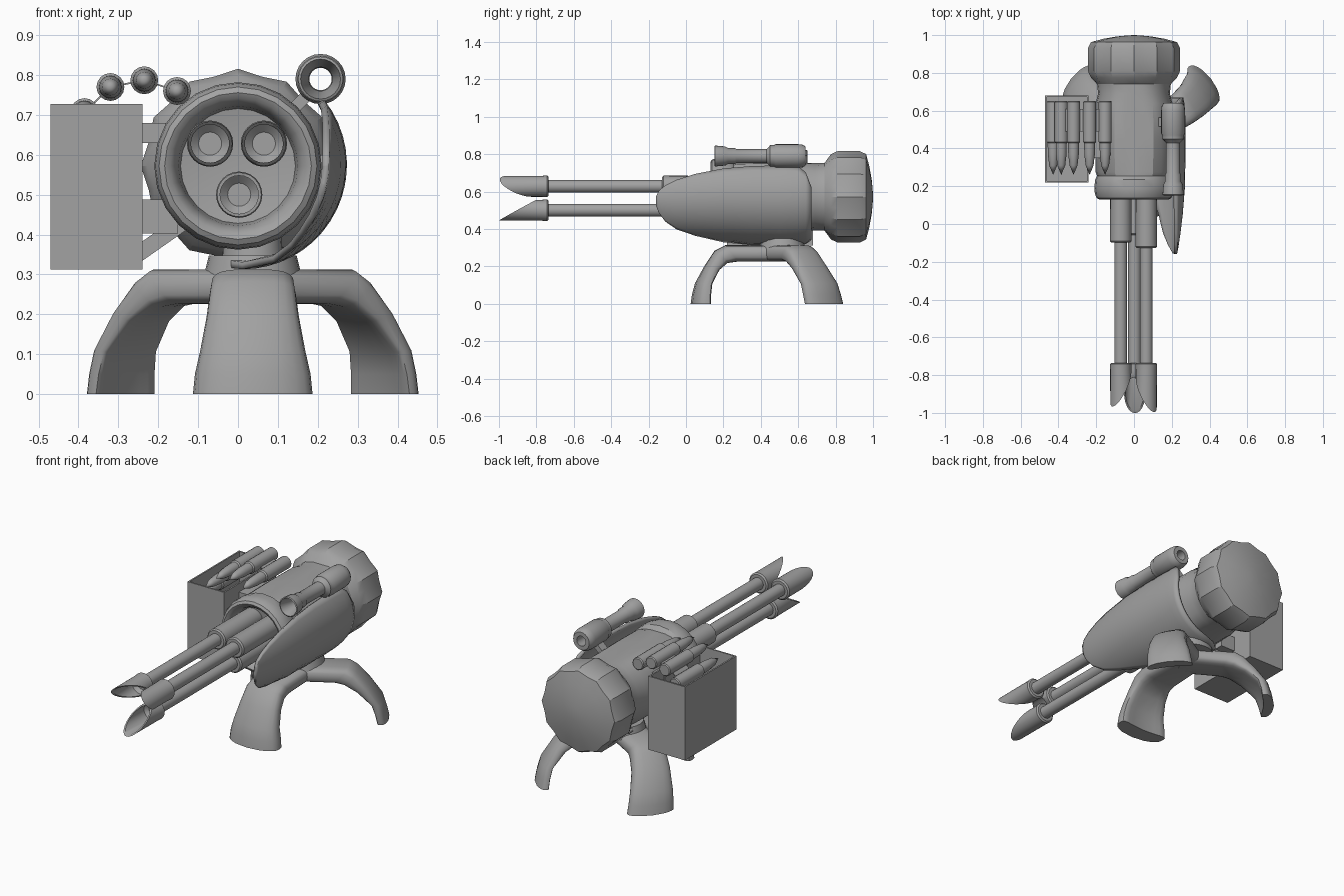
import bpy, bmesh, math
from mathutils import Vector, Matrix

old = bpy.data.objects.get("Cube")
if old:
    bpy.data.objects.remove(old, do_unlink=True)

grey = bpy.data.materials.new("gunmetal_grey")
grey.use_nodes = True
grey.diffuse_color = (0.36, 0.36, 0.36, 1)
grey.node_tree.nodes["Principled BSDF"].inputs["Base Color"].default_value = (0.36, 0.36, 0.36, 1)


def finish(name, bm, angle=35):
    bmesh.ops.remove_doubles(bm, verts=bm.verts, dist=0.0002)
    bmesh.ops.recalc_face_normals(bm, faces=bm.faces)
    mesh = bpy.data.meshes.new(name)
    bm.to_mesh(mesh)
    bm.free()
    mesh.materials.append(grey)
    obj = bpy.data.objects.new(name, mesh)
    bpy.context.collection.objects.link(obj)
    bpy.ops.object.select_all(action='DESELECT')
    obj.select_set(True)
    bpy.context.view_layer.objects.active = obj
    if angle:
        bpy.ops.object.shade_smooth_by_angle(angle=math.radians(angle))
    return obj


def skin(bm, rings, closed=True):
    rows = [[bm.verts.new(p) for p in ring] for ring in rings]
    n = len(rows[0])
    for a, b in zip(rows, rows[1:]):
        for i in range(n if closed else n - 1):
            j = (i + 1) % n
            bm.faces.new((a[i], a[j], b[j], b[i]))
    return rows


def lathe(profile, x, z, segs=24, shape=None):
    """Revolve (radius, y) points about a lengthwise axis at x, z."""
    bm = bmesh.new()
    rings = []
    for r, y in profile:
        ring = []
        for i in range(segs):
            a = math.tau * i / segs
            k = shape(i, a, r, y) if shape else r
            ring.append((x + k * math.cos(a), y, z + k * math.sin(a)))
        rings.append(ring)
    skin(bm, rings)
    return bm


def block(name, center, size, tilt=0):
    bm = bmesh.new()
    m = Matrix.Translation(center) @ Matrix.Rotation(tilt, 4, 'Y') @ Matrix.Diagonal((*size, 1))
    bmesh.ops.create_cube(bm, size=1, matrix=m)
    return finish(name, bm, 0)


# Main housing: rounded front lip, flat-topped middle, fluted rear cap
AXIS = 0.572
housing = [(0, 0.25), (0.144, 0.225), (0.15, 0.18), (0.157, 0.155), (0.17, 0.137), (0.184, 0.13),
           (0.198, 0.138), (0.207, 0.16), (0.21, 0.19), (0.206, 0.235), (0.195, 0.255), (0.203, 0.275),
           (0.205, 0.45), (0.203, 0.64), (0.19, 0.69), (0.195, 0.74), (0.228, 0.775), (0.244, 0.81),
           (0.244, 0.93), (0.228, 0.963), (0.16, 0.981), (0.09, 0.993), (0.04, 0.998), (0, 1.0)]


def housing_radius(i, a, r, y):
    if 0.25 < y < 0.75:
        return min(r, 0.18 / max(abs(math.sin(a)), 0.1))
    return r * 0.95 if y > 0.75 and i % 2 else r


finish("housing", lathe(housing, 0, AXIS, 24, housing_radius), 28)

# Three barrels, each with a sleeve and a scooped hollow muzzle
barrels = {"left": (0.065, 0.628, -0.12, -0.995), "right": (-0.07, 0.628, -0.09, -0.965),
           "lower": (0.003, 0.5, -0.05, -1.0)}
for side, (x, z, sleeve, tip) in barrels.items():
    finish(side + "_barrel", lathe([(0, 0.29), (0.055, 0.29), (0.057, sleeve), (0.05, sleeve - 0.008),
                                    (0.034, sleeve - 0.008), (0.034, -0.75), (0, -0.75)], x, z))
    bm = lathe([(0, -0.735), (0.05, -0.735), (0.058, -0.742), (0.056, -0.77), (0.055, -1.2),
                (0.048, -1.2), (0.048, -0.775), (0.029, -0.757), (0, -0.757)], x, z)
    bmesh.ops.remove_doubles(bm, verts=bm.verts, dist=0.0002)
    out = Vector((x, 0, z - AXIS)).normalized()
    cut = bmesh.ops.bisect_plane(bm, geom=bm.verts[:] + bm.edges[:] + bm.faces[:],
                                 plane_co=Vector((x, tip, z)) + out * 0.055,
                                 plane_no=Vector((0, -0.11, 0)) - out * 0.2, clear_outer=True)
    rim = [e for e in cut["geom_cut"] if isinstance(e, bmesh.types.BMEdge)]
    bmesh.ops.bridge_loops(bm, edges=rim)
    finish(side + "_muzzle", bm)

# Hollow sighting scope
scope = [(0.028, 0.64), (0.05, 0.64), (0.06, 0.625), (0.063, 0.6), (0.063, 0.48), (0.058, 0.47),
         (0.058, 0.45), (0.046, 0.44), (0.037, 0.43), (0.037, 0.27), (0.042, 0.26), (0.042, 0.225),
         (0.051, 0.21), (0.056, 0.155), (0.05, 0.152), (0.03, 0.22), (0.028, 0.64)]
finish("scope", lathe(scope, 0.207, 0.79))
block("scope_mount", (0.152, 0.54, 0.728), (0.03, 0.05, 0.07), math.radians(45))

# Curved side shield: lengthwise station, radius, upper and lower angle
stations = [(-0.16, 0.217, 0, -14), (-0.145, 0.22, 8, -24), (-0.11, 0.226, 15, -37),
            (-0.05, 0.235, 22, -49), (0.05, 0.247, 29, -59), (0.2, 0.259, 35, -72), (0.35, 0.262, 38, -90),
            (0.5, 0.262, 39, -105), (0.6, 0.26, 38, -108), (0.64, 0.256, 30, -98), (0.67, 0.25, 12, -70)]
bm = bmesh.new()
rings = []
for y, r, top, low in stations:
    angles = [math.radians(top + (low - top) * i / 18) for i in range(19)]
    rings.append([(0.011 + r * math.cos(a), y, 0.575 + r * math.sin(a)) for a in angles])
skin(bm, rings, closed=False)
shield = finish("side_shield", bm, 50)
if sum(p.normal.x * p.area for p in shield.data.polygons) < 0:
    shield.data.flip_normals()
mod = shield.modifiers.new("thickness", 'SOLIDIFY')
mod.thickness = 0.018
mod.offset = -1
for y in (0.38, 0.56):
    block("shield_bracket", (0.22, y, 0.56), (0.08, 0.06, 0.08))

# Tripod: lofted legs, outer and inner edge per station, half width, bow and heading
HUB = Vector((0.037, 0.48, 0))
front_leg = [(0.455, 0, 0.36, 0, 0.15, 0.033, -90), (0.448, 0.05, 0.358, 0.05, 0.145, 0.032, -90),
             (0.432, 0.11, 0.35, 0.105, 0.132, 0.028, -90), (0.38, 0.205, 0.305, 0.18, 0.116, 0.016, -90),
             (0.328, 0.283, 0.258, 0.218, 0.108, 0.008, -90), (0.27, 0.313, 0.2, 0.226, 0.104, 0, -90),
             (-0.04, 0.313, -0.04, 0.226, 0.09, 0, -90)]
rear_leg = [(0.47, 0, 0.415, 0, 0.123, 0.025, 38), (0.46, 0.05, 0.405, 0.05, 0.12, 0.024, 37),
            (0.442, 0.11, 0.385, 0.105, 0.114, 0.02, 36), (0.378, 0.205, 0.308, 0.18, 0.102, 0.012, 33),
            (0.31, 0.283, 0.24, 0.218, 0.095, 0.006, 31), (0.265, 0.313, 0.19, 0.226, 0.09, 0, 30),
            (-0.04, 0.313, -0.04, 0.226, 0.09, 0, 30)]
for name, stations, flip in (("front_leg", front_leg, 1), ("rear_left_leg", rear_leg, 1),
                             ("rear_right_leg", rear_leg, -1)):
    bm = bmesh.new()
    rings = []
    for ro, zo, ri, zi, half, bow, heading in stations:
        turn = Matrix.Rotation(math.radians(heading), 3, 'Z')
        ring = []
        for i in range(20):
            a = math.tau * i / 20
            u, v = [math.copysign(abs(t) ** 0.6, t) for t in (math.cos(a), math.sin(a))]
            k = (u + 1) / 2
            p = turn @ Vector((ri + (ro - ri) * k - bow * v * v, half * v, zi + (zo - zi) * k))
            p.x *= flip
            ring.append(HUB + p)
        rings.append(ring)
    rows = skin(bm, rings)
    bm.faces.new(rows[0])
    bm.faces.new(rows[-1])
    finish(name, bm, 50)

# Swivel hub and post between tripod and housing
for name, low, top, height, level in (("swivel_hub", 0.125, 0.11, 0.06, 0.318),
                                      ("swivel_post", 0.08, 0.07, 0.1, 0.36)):
    bm = bmesh.new()
    bmesh.ops.create_cone(bm, cap_ends=True, segments=24, radius1=low, radius2=top, depth=height,
                          matrix=Matrix.Translation((0.037, 0.515, level)))
    finish(name, bm)

# Open ammunition box
bm = bmesh.new()
bmesh.ops.create_cube(bm, size=1, matrix=Matrix.Translation((-0.355, 0.45, 0.52))
                      @ Matrix.Diagonal((0.23, 0.46, 0.415, 1)))
lid = max(bm.faces, key=lambda f: f.calc_center_median().z)
bmesh.ops.inset_region(bm, faces=[lid], thickness=0.012)
well = bmesh.ops.extrude_discrete_faces(bm, faces=[lid])["faces"]
bmesh.ops.translate(bm, verts=well[0].verts, vec=(0, 0, -0.36))
finish("ammunition_box", bm, 0)

# Struts holding the box
block("upper_strut", (-0.21, 0.45, 0.655), (0.09, 0.2, 0.05))
block("lower_strut", (-0.2, 0.45, 0.445), (0.1, 0.2, 0.085))
block("diagonal_strut", (-0.195, 0.45, 0.39), (0.14, 0.1, 0.04), math.radians(-35))

# Belt of rounds from the box into the housing, joined by thin links
belt = [(-0.428, 0.645), (-0.385, 0.707), (-0.32, 0.77), (-0.235, 0.787), (-0.153, 0.76)]
for x, z in belt:
    finish("round", lathe([(0, 0.65), (0.03, 0.65), (0.035, 0.645), (0.035, 0.435), (0.029, 0.428),
                           (0.028, 0.37), (0.021, 0.31), (0, 0.26)], x, z, 16))
for (x1, z1), (x2, z2) in zip(belt, belt[1:]):
    block("belt_link", ((x1 + x2) / 2, 0.55, (z1 + z2) / 2),
          (math.hypot(x2 - x1, z2 - z1), 0.12, 0.004), -math.atan2(z2 - z1, x2 - x1))
